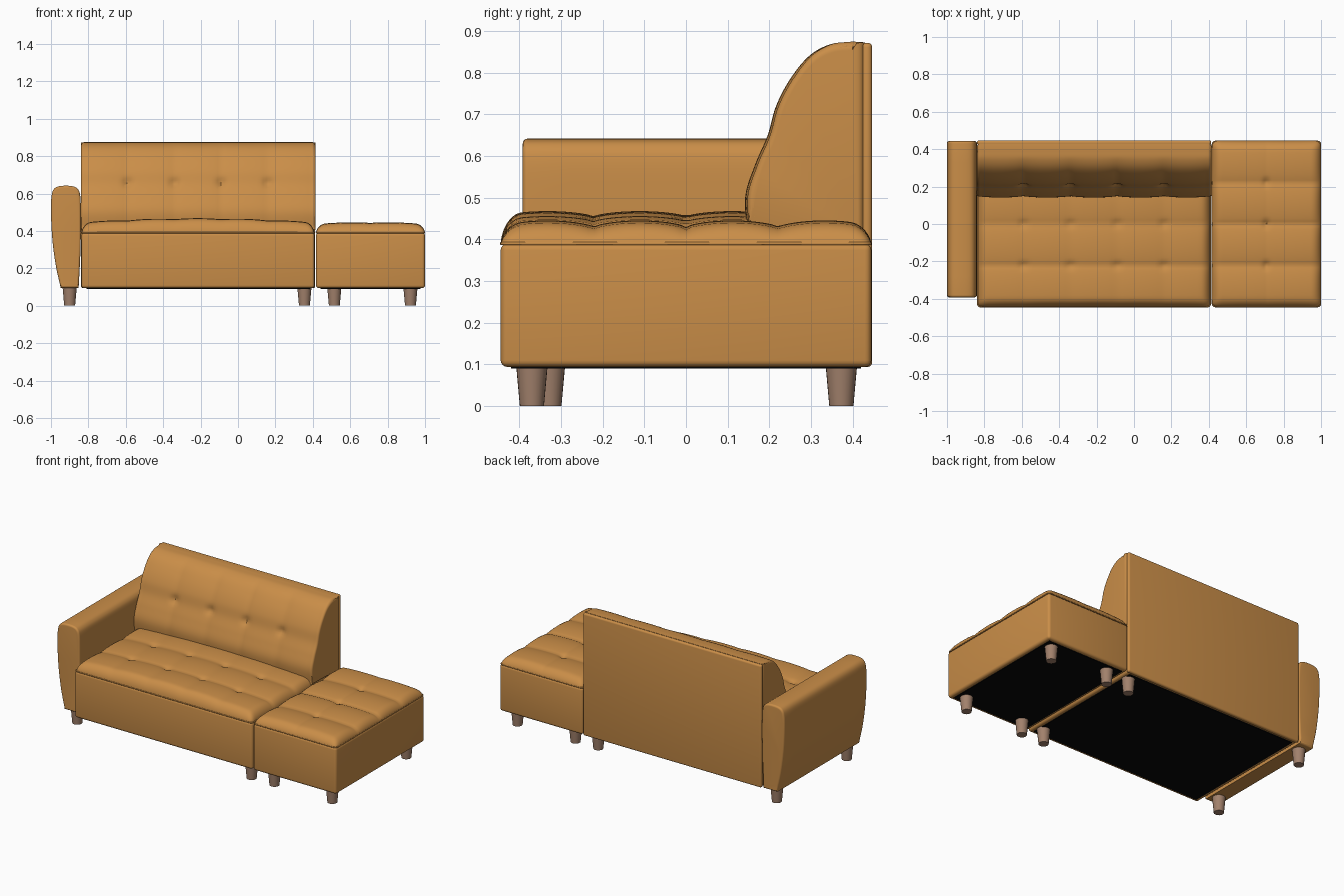
import bpy, bmesh, math
from mathutils import Vector

if "Cube" in bpy.data.objects:
    bpy.data.objects.remove(bpy.data.objects["Cube"], do_unlink=True)


def material(name, rgb):
    m = bpy.data.materials.new(name)
    m.use_nodes = True
    m.diffuse_color = (*rgb, 1)
    bsdf = m.node_tree.nodes["Principled BSDF"]
    bsdf.inputs["Base Color"].default_value = (*rgb, 1)
    bsdf.inputs["Roughness"].default_value = 0.6
    return m


LEATHER = material("tan leather", (0.59, 0.27, 0.065))
WOOD = material("leg wood", (0.36, 0.22, 0.15))
BLACK = material("black lining", (0.002, 0.002, 0.002))


def finish(name, bm, mat, angle=40):
    bmesh.ops.recalc_face_normals(bm, faces=bm.faces)
    me = bpy.data.meshes.new(name)
    bm.to_mesh(me)
    bm.free()
    me.materials.append(mat)
    ob = bpy.data.objects.new(name, me)
    bpy.context.collection.objects.link(ob)
    bpy.ops.object.select_all(action='DESELECT')
    ob.select_set(True)
    bpy.context.view_layer.objects.active = ob
    bpy.ops.object.shade_smooth_by_angle(angle=math.radians(angle))
    return ob


def box(name, lo, hi, mat, bevel=0.0):
    bm = bmesh.new()
    bmesh.ops.create_cube(bm, size=1)
    for v in bm.verts:
        v.co = [l + (c + 0.5) * (h - l) for c, l, h in zip(v.co, lo, hi)]
    if bevel:
        bmesh.ops.bevel(bm, geom=bm.edges[:], offset=bevel, segments=4,
                        profile=0.5, affect='EDGES')
    return finish(name, bm, mat)


def stations(lo, hi, r, n, k=6):
    """Positions along an axis, packed closely over the rounded ends."""
    ends = [r * (1 - math.cos(math.pi / 2 * i / k)) for i in range(k)]
    mid = [lo + r + (hi - lo - 2 * r) * i / n for i in range(n + 1)]
    return [lo + e for e in ends] + mid + [hi - e for e in reversed(ends)]


def spline(pts, n=6):
    """Smooth open curve through the points."""
    p = [Vector(q) for q in pts]
    p = [2 * p[0] - p[1]] + p + [2 * p[-1] - p[-2]]
    out = []
    for a, b, c, d in zip(p, p[1:], p[2:], p[3:]):
        for i in range(n):
            t = i / n
            out.append(0.5 * (2 * b + (c - a) * t + (2 * a - 5 * b + 4 * c - d) * t * t
                              + (3 * b - a - 3 * c + d) * t ** 3))
    return out + [p[-2]]


def puff(t, seam, pitch):
    """0 on top of a pad, -1 in the seams."""
    return abs(math.sin(math.pi * (t - seam) / pitch)) ** 0.6 - 1


def loft(name, ring, lo, hi, r, n, place, shape=lambda s, p: 0):
    """Extrude a closed section with rounded ends and an outward offset rule."""
    cnt = len(ring)
    area = sum(ring[i - 1].x * ring[i].y - ring[i].x * ring[i - 1].y for i in range(cnt))
    sign = 1 if area > 0 else -1
    normals = []
    for i in range(cnt):
        t = (ring[(i + 1) % cnt] - ring[i - 1]).normalized()
        normals.append(Vector((t.y, -t.x)) * sign)
    bm = bmesh.new()
    rows = []
    for s in stations(lo, hi, r, n):
        d = max(0, 1 - min(s - lo, hi - s) / r)
        inset = r * (1 - math.sqrt(max(0, 1 - d * d)))
        row = [p + nv * (shape(s, p) * (1 - d) - inset) for p, nv in zip(ring, normals)]
        rows.append([bm.verts.new(place(s, q)) for q in row])
    for a, b in zip(rows, rows[1:]):
        for i in range(cnt):
            bm.faces.new((a[i - 1], a[i], b[i], b[i - 1]))
    bm.faces.new(rows[0])
    bm.faces.new(rows[-1])
    return finish(name, bm, LEATHER)


def cushion(name, x0, x1, y0, y1, z, r, height):
    """Padded top with softly rounded edges; height(x, y) is the loft above z."""
    xs, ys = stations(x0, x1, r, 60), stations(y0, y1, r, 54)
    bm = bmesh.new()
    grid = []
    for x in xs:
        col = []
        for y in ys:
            cx = min(max(x, x0 + r), x1 - r)
            cy = min(max(y, y0 + r), y1 - r)
            dx, dy = (x - cx) / r, (y - cy) / r
            m = max(abs(dx), abs(dy))
            k = m / (dx ** 4 + dy ** 4) ** 0.25 if m > 0 else 1
            edge = math.sqrt(max(0, 1 - m * m))
            col.append(bm.verts.new((cx + dx * k * r, cy + dy * k * r,
                                     z + height(x, y) * edge)))
        grid.append(col)
    for a, b in zip(grid, grid[1:]):
        for i in range(1, len(ys)):
            bm.faces.new((a[i - 1], a[i], b[i], b[i - 1]))
    return finish(name, bm, LEATHER, 70)


def piping(name, pts, closed=True):
    cu = bpy.data.curves.new(name, 'CURVE')
    cu.dimensions = '3D'
    cu.bevel_depth = 0.004
    cu.bevel_resolution = 2
    sp = cu.splines.new('POLY')
    sp.points.add(len(pts) - 1)
    for q, p in zip(sp.points, pts):
        q.co = (*p, 1)
    sp.use_cyclic_u = closed
    cu.materials.append(LEATHER)
    bpy.context.collection.objects.link(bpy.data.objects.new(name, cu))


def edge_loop(x0, x1, y0, y1, z, r=0.018):
    pts = []
    for q, (cx, cy) in enumerate([(x1 - r, y1 - r), (x0 + r, y1 - r),
                                  (x0 + r, y0 + r), (x1 - r, y0 + r)]):
        for i in range(5):
            a = math.pi / 2 * (q + i / 4)
            pts.append((cx + r * math.cos(a), cy + r * math.sin(a), z))
    return pts


TUFTS = [-0.59, -0.34, -0.09, 0.16]
TOP = 0.39


def dimple(dx, dy, size=0.018):
    return -0.012 * math.exp(-(dx * dx + dy * dy) / size ** 2)


def seat_height(x, y):
    crown = 0.022 * (1 - ((x + 0.215) / 0.62) ** 2)
    h = 0.06 + crown + 0.013 * puff(y, 0, 0.222) + 0.006 * puff(x, TUFTS[0], 0.25)
    return h + sum(dimple(x - tx, y - ty) for tx in TUFTS for ty in (0, -0.222))


def stool_height(x, y):
    h = 0.053 + 0.008 * (1 - ((x - 0.707) / 0.29) ** 2)
    h += 0.016 * puff(y, 0, 0.222) + 0.005 * puff(x, 0.707, 0.292)
    return h + sum(dimple(x - 0.707, y - ty) for ty in (-0.222, 0, 0.222))


# Sofa base and seat
box("sofa_base", (-0.838, -0.445, 0.094), (0.41, 0.43, TOP), LEATHER, 0.016)
box("sofa_underside", (-0.81, -0.42, 0.09), (0.385, 0.42, 0.0965), BLACK)
cushion("seat_cushion", -0.836, 0.408, -0.445, 0.43, TOP - 0.004, 0.05, seat_height)
piping("seat_piping", edge_loop(-0.836, 0.408, -0.443, 0.428, TOP))

# Ottoman
box("ottoman_base", (0.417, -0.445, 0.094), (1.0, 0.445, TOP), LEATHER, 0.016)
box("ottoman_underside", (0.44, -0.42, 0.09), (0.975, 0.42, 0.0965), BLACK)
cushion("ottoman_cushion", 0.417, 1.0, -0.445, 0.445, TOP - 0.004, 0.05, stool_height)
piping("ottoman_piping", edge_loop(0.419, 0.997, -0.442, 0.442, TOP))

# Tufted backrest
front = spline([(0.15, 0.40), (0.142, 0.50), (0.166, 0.58), (0.196, 0.65), (0.216, 0.72),
                (0.25, 0.785), (0.295, 0.84), (0.345, 0.868), (0.40, 0.875)])
back_ring = front + [Vector((0.43, 0.873)), Vector((0.43, 0.40))]


def back_pad(x, p):
    if p.x > 0.36:
        return 0
    fade = min(1, (0.36 - p.x) / 0.1)
    v = 0.009 * puff(x, TUFTS[0], 0.25)
    v += sum(1.3 * dimple(x - tx, p.y - 0.66, 0.022) for tx in TUFTS)
    return v * fade


loft("backrest", back_ring, -0.84, 0.415, 0.02, 70,
     lambda s, p: (s, p.x, p.y), back_pad)
box("back_panel", (-0.84, 0.422, 0.094), (0.413, 0.447, 0.872), LEATHER, 0.011)
for side, x in (("right", -0.834), ("left", 0.409)):
    piping("backrest_piping_" + side,
           [(x, p.x + 0.013, p.y - 0.010) for p in front], closed=False)

# Armrest
outer = spline([(-0.948, 0.096), (-0.975, 0.22), (-0.993, 0.36), (-1.0, 0.50),
                (-0.997, 0.585), (-0.983, 0.625), (-0.95, 0.64), (-0.89, 0.64),
                (-0.857, 0.625), (-0.843, 0.585), (-0.84, 0.48), (-0.842, 0.30),
                (-0.852, 0.096)])
loft("armrest", outer, -0.392, 0.443, 0.012, 8, lambda s, p: (p.x, s, p.y))

# Tapered legs
legs = [(x, y) for x in (0.515, 0.922) for y in (-0.37, 0.373)]
legs += [(0.355, -0.37), (0.355, 0.373), (-0.9, -0.328), (-0.9, 0.373)]
for i, (x, y) in enumerate(legs):
    bm = bmesh.new()
    bmesh.ops.create_cone(bm, cap_ends=True, segments=24, radius1=0.029,
                          radius2=0.038, depth=0.1)
    bmesh.ops.translate(bm, verts=bm.verts, vec=(x, y, 0.05))
    finish(f"leg_{i + 1}", bm, WOOD)
